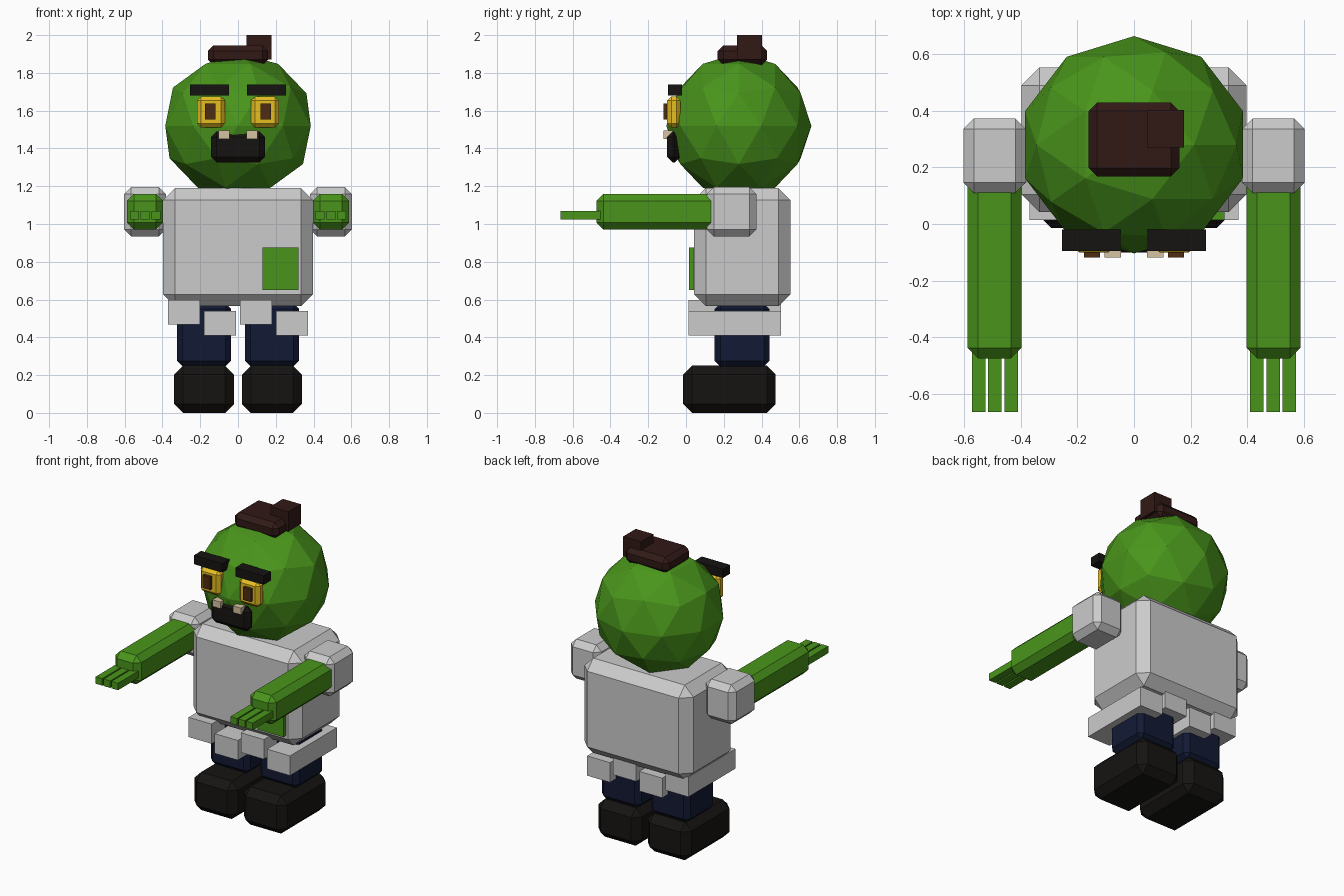
import bpy, bmesh
from mathutils import Matrix, Vector

if "Cube" in bpy.data.objects:
    bpy.data.objects.remove(bpy.data.objects["Cube"])


def paint(name, rgb):
    m = bpy.data.materials.new(name)
    m.diffuse_color = (*rgb, 1)
    m.use_nodes = True
    m.node_tree.nodes["Principled BSDF"].inputs["Base Color"].default_value = m.diffuse_color
    return m


SKIN = paint("green_skin", (0.067, 0.30, 0.011))
NAVY = paint("navy_cloth", (0.006, 0.010, 0.034))
BLACK = paint("black", (0.008, 0.007, 0.006))
HAIR = paint("dark_hair", (0.031, 0.010, 0.008))
YELLOW = paint("yellow_eye", (0.80, 0.52, 0.015))
BROWN = paint("brown_pupil", (0.076, 0.026, 0.007))
BONE = paint("bone", (0.67, 0.55, 0.36))


def finish(name, bm, mat):
    me = bpy.data.meshes.new(name)
    bm.to_mesh(me)
    bm.free()
    ob = bpy.data.objects.new(name, me)
    bpy.context.collection.objects.link(ob)
    if mat:
        me.materials.append(mat)
    return ob


def box(name, x, y, z, mat=None, bevel=0):
    """Box from (min, max) ranges, with an optional one-segment chamfer."""
    bm = bmesh.new()
    size = [b - a for a, b in (x, y, z)]
    mid = Vector([(a + b) / 2 for a, b in (x, y, z)])
    bmesh.ops.create_cube(bm, size=1, matrix=Matrix.Translation(mid) @ Matrix.Diagonal((*size, 1)))
    if bevel:
        bmesh.ops.bevel(bm, geom=bm.edges[:], offset=bevel, segments=1,
                        affect='EDGES', profile=0.5)
    return finish(name, bm, mat)


def pair(name, x, y, z, mat=None, bevel=0):
    """The same box on both sides of the body."""
    box("right_" + name, x, y, z, mat, bevel)
    box("left_" + name, (-x[1], -x[0]), y, z, mat, bevel)


# Head: faceted ball
bm = bmesh.new()
bmesh.ops.create_icosphere(bm, subdivisions=2, radius=1,
                           matrix=Matrix.Translation((0, 0.28, 1.52)) @ Matrix.Diagonal((0.405, 0.384, 0.385, 1)))
finish("head", bm, SKIN)

# Hair slab and tuft
box("hair", (-0.16, 0.16), (0.168, 0.43), (1.84, 1.945), HAIR, 0.03)
box("hair_tuft", (0.046, 0.177), (0.271, 0.403), (1.87, 2.0), HAIR)

# Face
pair("eye", (0.068, 0.217), (-0.10, -0.028), (1.51, 1.675), YELLOW, 0.022)
pair("pupil", (0.12, 0.176), (-0.118, -0.08), (1.553, 1.638), BROWN)
pair("brow", (0.048, 0.255), (-0.096, -0.02), (1.68, 1.738), BLACK)
box("mouth", (-0.143, 0.143), (-0.10, -0.03), (1.325, 1.49), BLACK, 0.03)
pair("tooth", (0.046, 0.104), (-0.118, -0.07), (1.45, 1.494), BONE)

# Shirt, hole in the shirt and ragged hem
box("shirt", (-0.397, 0.397), (0.042, 0.553), (0.565, 1.19), None, 0.063)
box("shirt_hole", (0.13, 0.32), (0.015, 0.06), (0.65, 0.875), SKIN)
for i in range(4):
    cx = -0.286 + 0.1905 * i
    top = 0.54 if i % 2 else 0.597
    box(f"hem_strip_{i + 1}", (cx - 0.084, cx + 0.084), (0.014, 0.503), (top - 0.13, top))

# Arms reaching forward
pair("sleeve", (0.382, 0.603), (0.11, 0.373), (0.935, 1.195), None, 0.037)
pair("arm", (0.398, 0.588), (-0.475, 0.2), (0.97, 1.16), SKIN, 0.037)
for i in range(3):
    cx = 0.434 + 0.0575 * i
    pair(f"finger_{i + 1}", (cx - 0.024, cx + 0.024), (-0.665, -0.45), (1.024, 1.07), SKIN)

# Legs and shoes
pair("leg", (0.037, 0.323), (0.152, 0.442), (0.245, 0.58), NAVY, 0.03)
pair("shoe", (0.021, 0.338), (-0.015, 0.475), (0.0, 0.25), BLACK, 0.047)
